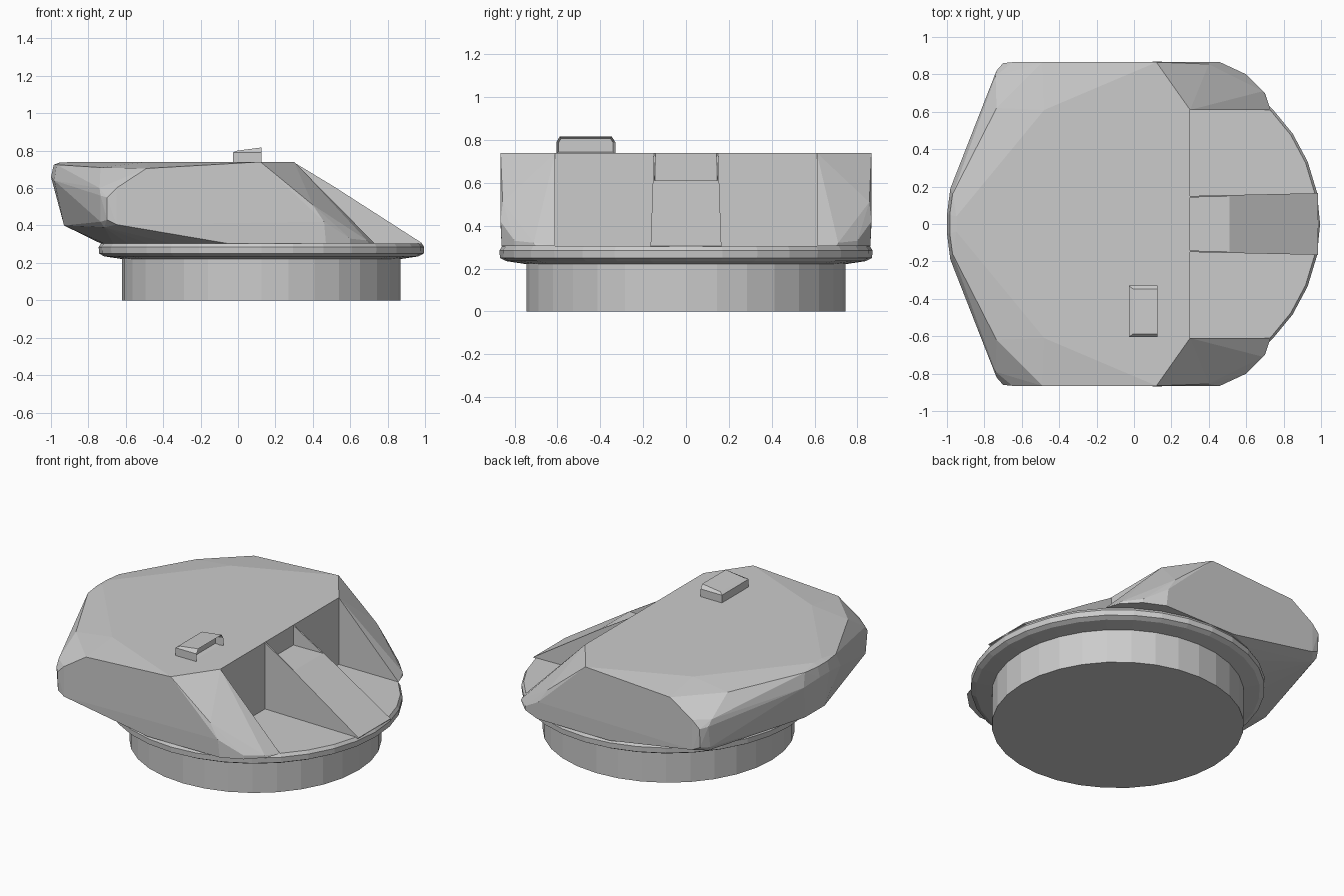
import bpy, bmesh, math
from mathutils import Vector

if "Cube" in bpy.data.objects:
    bpy.data.objects.remove(bpy.data.objects["Cube"])

CX = 0.125   # axis of the round base


def finish(bm, name):
    bmesh.ops.recalc_face_normals(bm, faces=bm.faces[:])
    me = bpy.data.meshes.new(name)
    bm.to_mesh(me)
    bm.free()
    ob = bpy.data.objects.new(name, me)
    bpy.context.collection.objects.link(ob)
    return ob


def lathe(name, profile, n=32):
    """Closed solid of revolution from (radius, z) points."""
    bm = bmesh.new()
    rings = [[bm.verts.new((CX + r * math.cos(2 * math.pi * i / n),
                            r * math.sin(2 * math.pi * i / n), z))
              for i in range(n)] for r, z in profile]
    for a, b in zip(rings, rings[1:]):
        for i in range(n):
            j = (i + 1) % n
            bm.faces.new((a[i], a[j], b[j], b[i]))
    bm.faces.new(rings[0])
    bm.faces.new(rings[-1])
    return finish(bm, name)


def prism(name, profile, left, right):
    """Extrude an (x, z) profile between two sides given as y(x)."""
    bm = bmesh.new()
    a = [bm.verts.new((x, left(x), z)) for x, z in profile]
    b = [bm.verts.new((x, right(x), z)) for x, z in profile]
    bm.faces.new(a)
    bm.faces.new(b)
    for i in range(len(a)):
        j = (i + 1) % len(a)
        bm.faces.new((a[i], a[j], b[j], b[i]))
    return finish(bm, name)


# Round base and collar
lathe("base_drum", [(0.745, 0), (0.745, 0.23)])
lathe("collar_ring", [(0.74, 0.22), (0.84, 0.235), (0.868, 0.25),
                      (0.87, 0.285), (0.857, 0.305)])

# Faceted body: hull of one half's corners, mirrored across y
half = [
    (0.12, 0.865, 0.74), (0.30, 0.61, 0.74), (-0.48, 0.61, 0.74), (-0.95, 0.04, 0.738),
    (-0.49, 0.865, 0.705), (-0.60, 0.72, 0.712), (-0.735, 0.62, 0.71),
    (-0.97, 0.16, 0.725),
    (-0.65, 0.865, 0.60), (-0.70, 0.86, 0.55), (-0.735, 0.82, 0.56), (-0.74, 0.79, 0.60),
    (-0.985, 0.05, 0.725), (-1.0, 0.05, 0.66), (-0.982, 0.19, 0.64),
    (-0.65, 0.865, 0.405), (-0.70, 0.855, 0.43), (-0.735, 0.80, 0.42), (-0.715, 0.79, 0.39),
    (-0.93, 0.10, 0.40), (-0.90, 0.18, 0.40),
    (0.40, 0.855, 0.51), (0.46, 0.865, 0.42), (0.47, 0.86, 0.305), (0.60, 0.80, 0.33),
    (0.60, 0.80, 0.305), (0.69, 0.71, 0.32), (0.70, 0.70, 0.305),
    (0.73, 0.61, 0.305), (-0.05, 0.86, 0.303),
]
for k in range(9, 17):   # rear footprint follows the collar
    t = math.pi * k / 16
    half.append((CX + 0.857 * math.cos(t), 0.857 * math.sin(t), 0.303))
bm = bmesh.new()
for x, y, z in half:
    for s in (1, -1):
        bm.verts.new((x, s * y, z))
bmesh.ops.remove_doubles(bm, verts=bm.verts[:], dist=1e-4)
res = bmesh.ops.convex_hull(bm, input=bm.verts[:])
bmesh.ops.delete(bm, geom=[v for v in bm.verts if not v.link_faces], context='VERTS')
bmesh.ops.dissolve_limit(bm, angle_limit=0.02, verts=bm.verts[:], edges=bm.edges[:])
body = finish(bm, "body")

# Front recess between the two cheeks
cutter = prism("recess_cutter", [(0.30, 0.2), (1.3, 0.2), (1.3, 1.0), (0.30, 1.0)],
               lambda x: -0.61, lambda x: 0.61)
cutter.hide_render = True
mod = body.modifiers.new("recess", 'BOOLEAN')
mod.object = cutter
mod.operation = 'DIFFERENCE'
mod.solver = 'EXACT'
bpy.context.view_layer.objects.active = body
bpy.ops.object.modifier_apply(modifier=mod.name)
bpy.data.objects.remove(cutter)

# Central ramp with a flat pocket behind it, edged by thin rails
def edge(x):
    return 0.15 + 0.022 * (x - 0.3)


prism("ramp", [(0.295, 0.30), (0.295, 0.61), (0.51, 0.61), (0.985, 0.305), (0.985, 0.30)],
      lambda x: -edge(x), edge)
for s, side in ((1, "left"), (-1, "right")):
    prism("pocket_rail_" + side, [(0.295, 0.74), (0.295, 0.60), (0.51, 0.60), (0.51, 0.61)],
          lambda x: s * edge(x), lambda x: s * (edge(x) - 0.008))

# Sight housing on the roof, with chamfered top and a recessed front opening
bm = bmesh.new()
rows = [(0.735, -0.605, -0.33, -0.028, 0.125), (0.79, -0.605, -0.33, -0.028, 0.125),
        (None, -0.588, -0.347, -0.005, 0.125)]
loops = []
for z, y0, y1, x0, x1 in rows:
    za, zb = (0.80, 0.817) if z is None else (z, z)
    loops.append([bm.verts.new(p) for p in
                  ((x0, y0, za), (x1, y0, zb), (x1, y1, zb), (x0, y1, za))])
for a, b in zip(loops, loops[1:]):
    for i in range(4):
        if i != 1:
            j = (i + 1) % 4
            bm.faces.new((a[i], a[j], b[j], b[i]))
bm.faces.new(loops[0])
bm.faces.new(loops[-1])
front = bm.faces.new((loops[0][1], loops[0][2], loops[1][2],
                      loops[2][2], loops[2][1], loops[1][1]))
bmesh.ops.recalc_face_normals(bm, faces=bm.faces[:])
bmesh.ops.inset_region(bm, faces=[front], thickness=0.01, use_even_offset=True)
bmesh.ops.translate(bm, verts=front.verts[:], vec=Vector((-0.05, 0, 0)))
finish(bm, "sight_housing")
